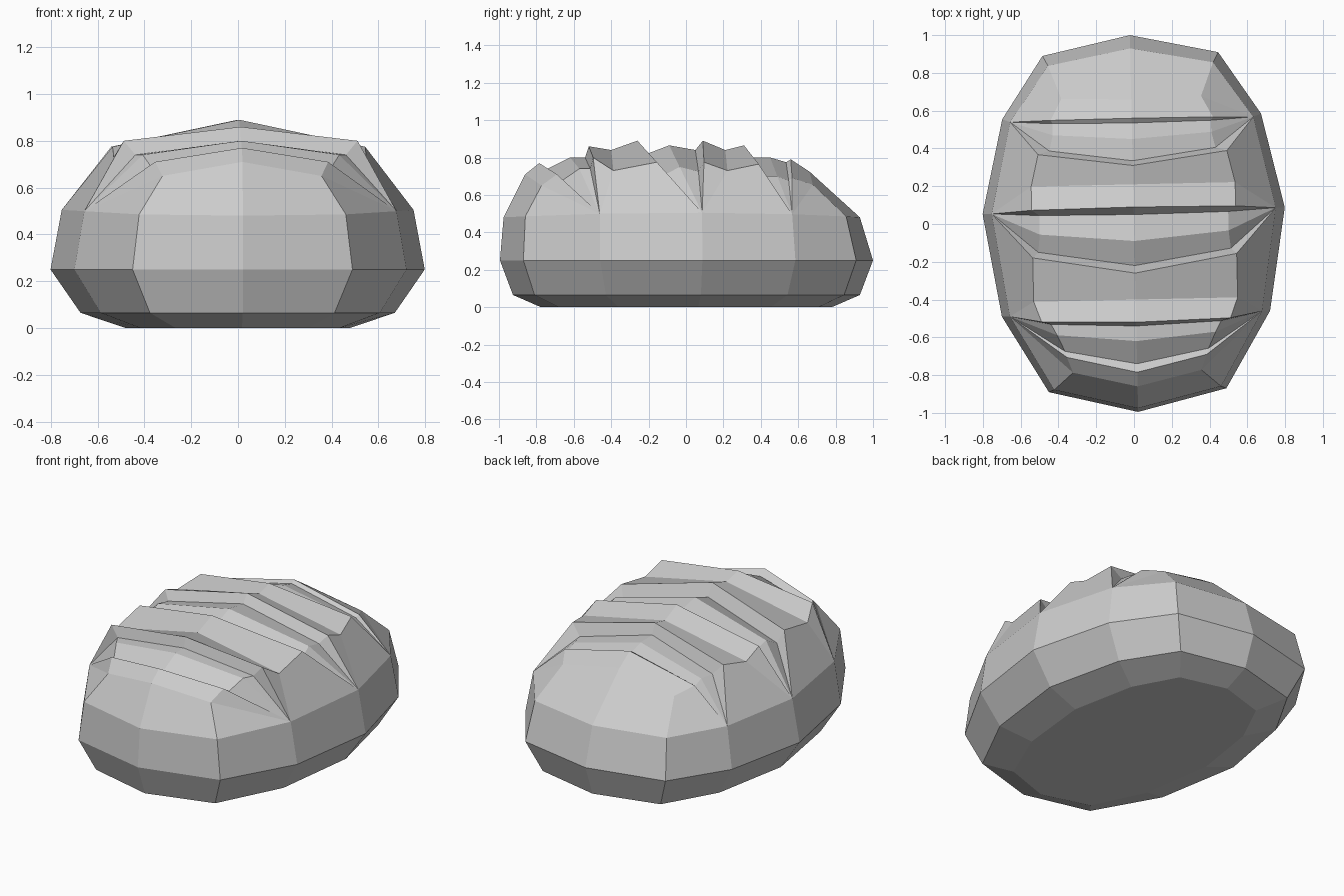
import bpy, bmesh
from mathutils import Vector

# Remove the default object
cube = bpy.data.objects.get("Cube")
if cube:
    bpy.data.objects.remove(cube)

# Crust colour
crust = bpy.data.materials.new("grey_crust")
crust.use_nodes = True
colour = (0.6, 0.6, 0.6, 1)
crust.diffuse_color = colour
crust.node_tree.nodes["Principled BSDF"].inputs["Base Color"].default_value = colour

# Widest outline of the loaf, right half, from front tip to back tip
outline = [(0, -.995), (.47, -.88), (.71, -.475), (.8, .07),
           (.685, .57), (.465, .9), (0, 1)]


def rim_point(x, y):
    """Outline pulled in to the height where the slashes end."""
    return Vector((x * .94, y - .045 * y ** 3 - .025 * y * y, .505 - .025 * y * y))


rim = [rim_point(x, y) for x, y in outline]

# Each slash: rim corner, shoulder drop, rows of (centre y, centre z, shoulder x)
# running front lip, inner lip, floor, floor end, back lip
slashes = [
    (2, .06, [(-.785, .77, .37), (-.74, .74, .38), (-.62, .8, .42),
              (-.54, .8, .45), (-.52, .86, .5)]),
    (3, .115, [(-.26, .89, .54), (-.22, .815, .51), (-.09, .865, .5),
               (.05, .84, .5), (.09, .89, .54)]),
    (4, .1, [(.31, .865, .5), (.335, .8, .44), (.45, .8, .42),
             (.535, .775, .42), (.56, .79, .43)]),
]

# Swollen middle row between neighbouring slashes
humps = {2: (-.4, .84, .54), 3: (.21, .84, .54)}


def row(y, z, shoulder_x, shoulder_y, drop, corner):
    return [Vector((0, y, z)), Vector((shoulder_x, shoulder_y, z - drop)), rim[corner]]


# Top surface rows from front to back
rows = [[rim[0], rim[1], rim[1]], row(-.86, .71, .34, -.78, .06, 2)]
for corner, drop, cuts in slashes:
    for y, z, x in cuts:
        rows.append(row(y, z, x, y + .28 * (rim[corner].y - y), drop, corner))
    if corner in humps:
        y, z, x = humps[corner]
        rows.append(row(y, z, x, y, .11, corner))
rows.append(row(.66, .725, .37, .67, .07, 4))
rows.append([rim[6], rim[5], rim[5]])

# Lower body rings: flat base, underside bevel, widest line, rim
rings = [[Vector((x * sx, y * sy, z)) for x, y in outline]
         for sx, sy, z in [(.6, .78, 0), (.84, .93, .065), (1, 1, .25)]] + [rim]

bm = bmesh.new()


def face(points):
    """Add a face, dropping points that coincide with a neighbour."""
    kept = [p for i, p in enumerate(points) if (p - points[i - 1]).length > 1e-5]
    if len(kept) > 2:
        bm.faces.new([bm.verts.new(p) for p in kept])


for a, b in zip(rows, rows[1:]):
    for i in range(2):
        face([a[i], a[i + 1], b[i + 1], b[i]])
for low, high in zip(rings, rings[1:]):
    for i in range(len(outline) - 1):
        face([low[i], low[i + 1], high[i + 1], high[i]])
face(rings[0][::-1])

bmesh.ops.remove_doubles(bm, verts=bm.verts, dist=1e-4)
bmesh.ops.recalc_face_normals(bm, faces=bm.faces)
mesh = bpy.data.meshes.new("bread_loaf")
bm.to_mesh(mesh)
bm.free()
mesh.materials.append(crust)

# Mirror the half loaf and turn it slightly
loaf = bpy.data.objects.new("bread_loaf", mesh)
bpy.context.collection.objects.link(loaf)
mirror = loaf.modifiers.new("mirror", 'MIRROR')
mirror.use_clip = True
loaf.rotation_euler.z = .022
